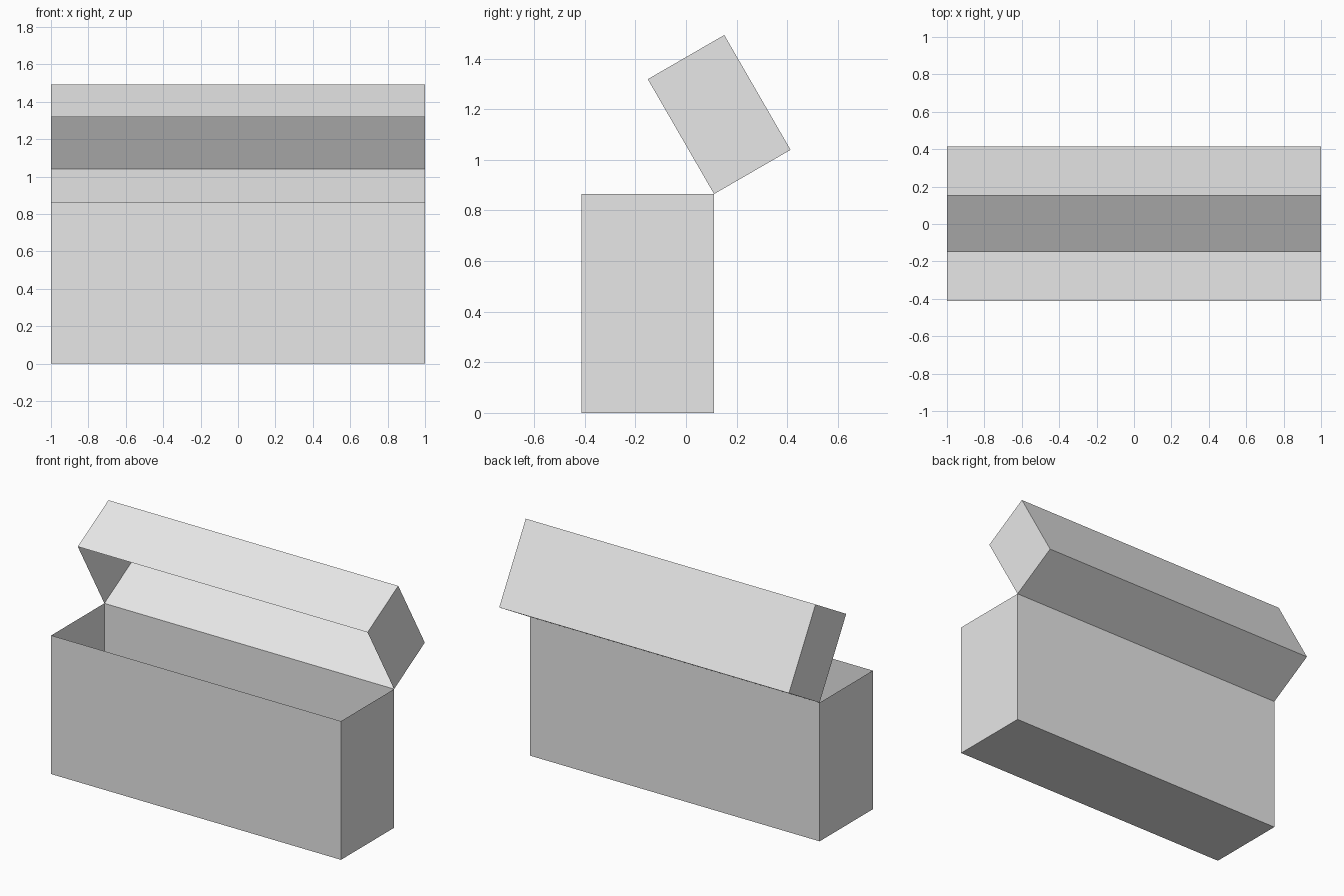
import bpy
import bmesh
import math

cube = bpy.data.objects.get("Cube")
if cube:
    bpy.data.objects.remove(cube, do_unlink=True)

WIDTH, DEPTH = 2.0, 0.524
BASE_HEIGHT, LID_HEIGHT = 0.865, 0.349
HINGE_Y = 0.111

grey = bpy.data.materials.new("light grey")
grey.use_nodes = True
colour = (0.8, 0.8, 0.8, 1.0)
grey.diffuse_color = colour
grey.node_tree.nodes["Principled BSDF"].inputs["Base Color"].default_value = colour


def open_box(name, height, open_side):
    """Thin-walled box hinged at its lower back edge; open_side is +1 (top) or -1 (bottom)."""
    bm = bmesh.new()
    bmesh.ops.create_cube(bm, size=1)
    bmesh.ops.scale(bm, vec=(WIDTH, DEPTH, height), verts=bm.verts)
    bmesh.ops.translate(bm, vec=(0, -DEPTH / 2, height / 2), verts=bm.verts)
    bm.normal_update()
    opening = [f for f in bm.faces if f.normal.z * open_side > 0.9]
    bmesh.ops.delete(bm, geom=opening, context='FACES_ONLY')
    mesh = bpy.data.meshes.new(name)
    bm.to_mesh(mesh)
    bm.free()
    mesh.materials.append(grey)
    obj = bpy.data.objects.new(name, mesh)
    bpy.context.collection.objects.link(obj)
    return obj


# Box body, open at the top
body = open_box("box_body", BASE_HEIGHT, 1)
body.location = (0, HINGE_Y, 0)

# Lid, open underneath and swung back on the rear edge
lid = open_box("hinged_lid", LID_HEIGHT, -1)
lid.location = (0, HINGE_Y, BASE_HEIGHT)
lid.rotation_euler.x = math.radians(-60)
